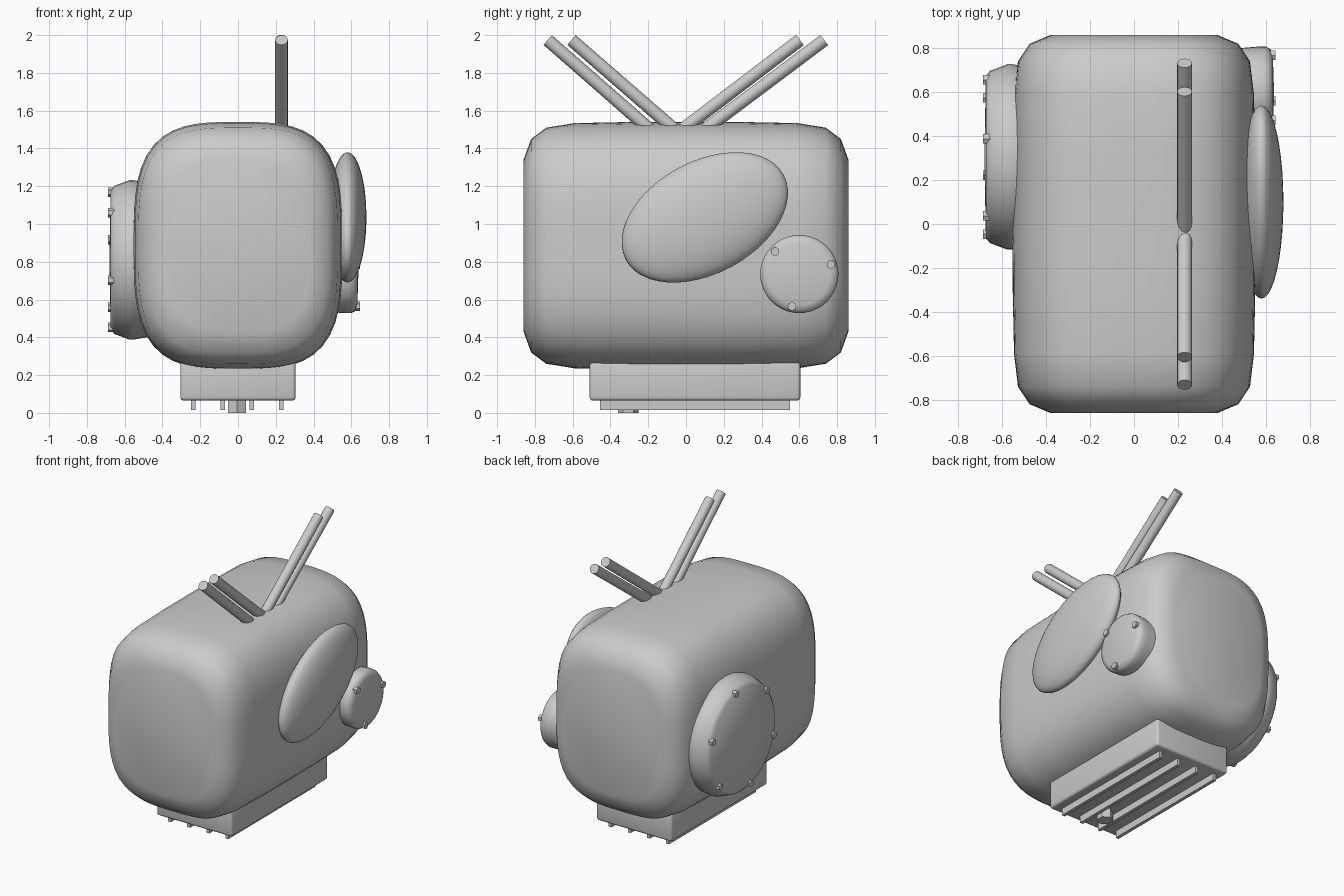
import bpy, bmesh, math
from mathutils import Vector, Matrix

if "Cube" in bpy.data.objects:
    bpy.data.objects.remove(bpy.data.objects["Cube"])


def finish(name, bm, angle=40):
    bmesh.ops.recalc_face_normals(bm, faces=bm.faces)
    me = bpy.data.meshes.new(name)
    bm.to_mesh(me)
    bm.free()
    ob = bpy.data.objects.new(name, me)
    bpy.context.collection.objects.link(ob)
    bpy.ops.object.select_all(action='DESELECT')
    ob.select_set(True)
    bpy.context.view_layer.objects.active = ob
    bpy.ops.object.shade_smooth_by_angle(angle=math.radians(angle))
    return ob


def loft(name, rings, angle=40):
    """Skin a list of equal-length point rings and cap both ends."""
    bm = bmesh.new()
    vs = [[bm.verts.new(p) for p in ring] for ring in rings]
    n = len(vs[0])
    for a, b in zip(vs, vs[1:]):
        for i in range(n):
            j = (i + 1) % n
            bm.faces.new((a[i], a[j], b[j], b[i]))
    bm.faces.new(vs[0])
    bm.faces.new(vs[-1])
    return finish(name, bm, angle)


def rod(name, start, end, radius, sides, angle=40):
    a, b = Vector(start), Vector(end)
    bm = bmesh.new()
    rot = (b - a).to_track_quat('Z', 'Y').to_matrix().to_4x4()
    bmesh.ops.create_cone(bm, cap_ends=True, segments=sides, radius1=radius,
                          radius2=radius, depth=(b - a).length,
                          matrix=Matrix.Translation((a + b) / 2) @ rot)
    return finish(name, bm, angle)


def box(name, x, y, z, bevel=0.0):
    bm = bmesh.new()
    bmesh.ops.create_cube(bm, size=1)
    for v in bm.verts:
        v.co = [lo + (c + 0.5) * (hi - lo) for c, (lo, hi) in zip(v.co, (x, y, z))]
    if bevel:
        bmesh.ops.bevel(bm, geom=bm.edges[:], offset=bevel, segments=3,
                        profile=0.5, affect='EDGES')
    return finish(name, bm)


def disc(name, y, z, profile, sides=40):
    """Turned disc around the x axis; profile is (radius, x)."""
    turn = [math.tau * i / sides for i in range(sides)]
    return loft(name, [[(x, y + r * math.cos(t), z + r * math.sin(t)) for t in turn]
                       for r, x in profile], 50)


# Body: squarish rounded sections along y
def section(y, a, b, n=3.3, count=64):
    pts = []
    for i in range(count):
        t = math.tau * i / count
        c, s = math.cos(t), math.sin(t)
        k = (abs(c) ** n + abs(s) ** n) ** (-1 / n)
        pts.append((a * c * k, y, 0.885 + b * s * k))
    return pts


half = [(0, 0.553, 0.655), (0.3, 0.552, 0.655), (0.59, 0.546, 0.649), (0.74, 0.528, 0.625),
        (0.82, 0.475, 0.565), (0.86, 0.38, 0.455)]
rings = [section(-y, a, b) for y, a, b in reversed(half)]
rings += [section(y, a, b) for y, a, b in half[1:]]
loft("body", rings, 60)

# Four antenna rods leaning forward and back
for i, (y0, y1) in enumerate([(-0.095, -0.606), (-0.225, -0.732), (0.02, 0.603), (0.14, 0.732)]):
    base, tip = Vector((0.23, y0, 1.53)), Vector((0.23, y1, 1.974))
    rod(f"antenna_{i + 1}", base - (tip - base) * 0.12, tip, 0.034, 16)

# Tilted oval pad on the right side
bm = bmesh.new()
bmesh.ops.create_uvsphere(bm, u_segments=40, v_segments=24, radius=1)
bm.transform(Matrix.Translation((0.58, 0.10, 1.035)) @ Matrix.Rotation(math.radians(28.4), 4, 'X')
             @ Matrix.Diagonal((0.1, 0.474, 0.297, 1)))
finish("oval_pad", bm, 60)

# Round covers with hex bolts
disc("right_cover", 0.60, 0.735,
     [(0.2, 0.48), (0.207, 0.56), (0.207, 0.60), (0.195, 0.622), (0.165, 0.632), (0.01, 0.637)])
disc("left_cover", 0.305, 0.81,
     [(0.41, -0.48), (0.422, -0.555), (0.422, -0.575), (0.392, -0.655), (0.37, -0.674), (0.01, -0.681)])


def bolts(name, y, z, radius, x0, x1, angles):
    for i, deg in enumerate(angles):
        t = math.radians(deg)
        py, pz = y + radius * math.cos(t), z + radius * math.sin(t)
        rod(f"{name}_{i + 1}", (x0, py, pz), (x1, py, pz), 0.025, 6, 30)


bolts("right_bolt", 0.60, 0.735, 0.175, 0.60, 0.645, (17, 137, 257))
bolts("left_bolt", 0.305, 0.81, 0.367, -0.64, -0.687, range(17, 377, 60))

# Pedestal with fins and a central hex stud underneath
box("pedestal", (-0.305, 0.305), (-0.51, 0.605), (0.065, 0.27), 0.018)
for i in range(4):
    x = -0.236 + 0.155 * i
    box(f"fin_{i + 1}", (x - 0.012, x + 0.012), (-0.455, 0.55), (0.015, 0.08))
rod("hex_stud", (-0.005, -0.306, 0.08), (-0.005, -0.306, 0.0), 0.055, 6, 30)
